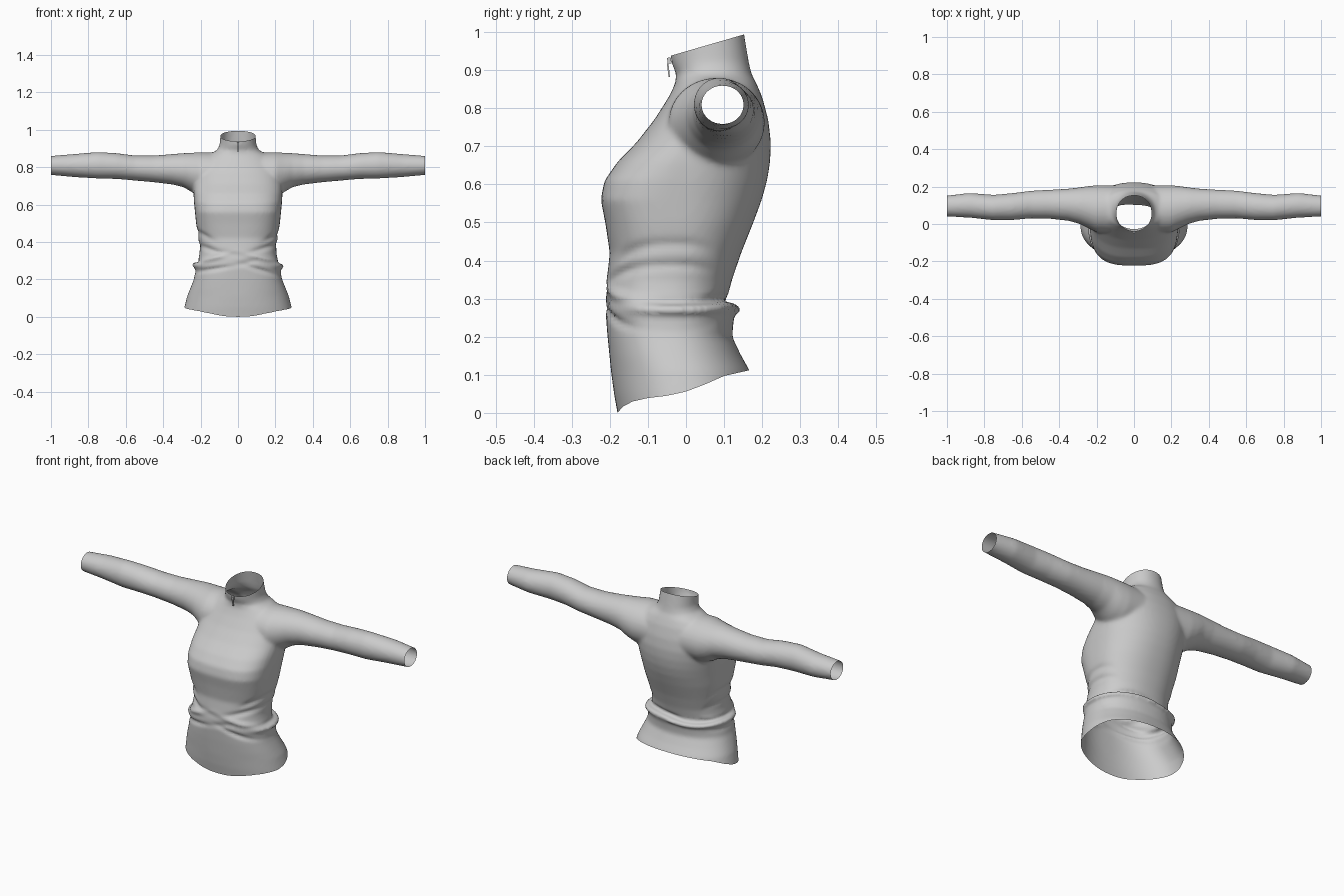
import bpy, bmesh, math
from mathutils import Vector

if "Cube" in bpy.data.objects:
    bpy.data.objects.remove(bpy.data.objects["Cube"])

# torso sections: z, half width, front y, back y, front squareness
TORSO = [
    (-0.06, .305, -.172, .205, 2.2), (0.0, .298, -.180, .195, 2.2),
    (0.05, .287, -.189, .185, 2.2), (0.11, .272, -.197, .168, 2.2),
    (0.15, .256, -.201, .145, 2.3), (0.20, .236, -.206, .121, 2.4),
    (0.25, .228, -.210, .126, 2.4), (0.275, .240, -.212, .138, 2.4),
    (0.293, .214, -.211, .106, 2.4), (0.35, .204, -.208, .121, 2.4),
    (0.42, .212, -.200, .145, 2.5), (0.50, .224, -.212, .177, 2.8),
    (0.56, .230, -.224, .199, 3.0), (0.61, .235, -.214, .213, 2.9),
    (0.66, .238, -.179, .221, 2.7), (0.71, .238, -.130, .223, 2.5),
    (0.77, .232, -.083, .216, 2.3), (0.83, .205, -.045, .200, 2.2),
    (0.865, .165, -.028, .185, 2.1), (0.89, .112, -.026, .172, 2.0),
    (0.92, .098, -.038, .165, 2.0), (1.04, .088, -.055, .145, 2.0)]

# sleeve sections: x, low z, high z, front y, back y
SLEEVE = [
    (.08, .64, .878, -.05, .205), (.20, .645, .880, -.045, .207),
    (.245, .665, .877, -.022, .203), (.29, .692, .875, .000, .196),
    (.35, .707, .870, .017, .189), (.45, .719, .862, .028, .183),
    (.55, .728, .862, .030, .178), (.65, .737, .875, .021, .165),
    (.75, .739, .881, .020, .156), (.88, .747, .870, .034, .166),
    (1.0, .758, .860, .040, .152), (1.06, .762, .855, .043, .147)]

# waist creases: x, z, slope, half length, thickness, depth
CREASES = [
    (-.15, .36, -.35, .07, .014, -.010), (.15, .37, .30, .08, .014, -.010),
    (-.14, .31, .30, .08, .014, .011), (.14, .31, -.25, .08, .014, .011),
    (-.13, .255, .15, .09, .012, -.010), (.12, .25, -.30, .08, .012, -.010),
    (.19, .43, .5, .05, .015, -.007), (-.19, .44, -.5, .05, .015, -.007),
    (.05, .29, .2, .06, .015, -.006), (-.05, .34, -.2, .06, .015, -.005)]

HEM = [(-.3, 0), (-.18, 0), (-.165, .017), (-.14, .03), (-.1, .039), (-.05, .045),
       (0, .056), (.05, .075), (.1, .097), (.175, .114), (.3, .12)]


def hem_height(y):
    for (a, za), (b, zb) in zip(HEM, HEM[1:]):
        if y <= b:
            return za + (zb - za) * max(0, (y - a) / (b - a))
    return HEM[-1][1]


def power(v, n):
    return math.copysign(abs(v) ** (2 / n), v)


def loft(bm, rings):
    loops = [[bm.verts.new(p) for p in ring] for ring in rings]
    n = len(loops[0])
    for a, b in zip(loops, loops[1:]):
        for i in range(n):
            j = (i + 1) % n
            bm.faces.new((a[i], a[j], b[j], b[i]))
    bm.faces.new(loops[0][::-1])
    bm.faces.new(loops[-1])


def torso_ring(z, w, front, back, e, n=72):
    mid, r = (front + back) / 2, (back - front) / 2
    ring = []
    for i in range(n):
        c, s = math.cos(math.tau * i / n), math.sin(math.tau * i / n)
        k = e if s < 0 else 2.2
        ring.append((w * power(c, k), mid + r * power(s, k), z))
    return ring


def sleeve_ring(side, x, lo, hi, front, back, n=40):
    return [(side * x, (front + back) / 2 + (back - front) / 2 * math.cos(math.tau * i / n),
             (lo + hi) / 2 + (hi - lo) / 2 * math.sin(math.tau * i / n)) for i in range(n)]


# closed torso and sleeve volumes, fused into one surface
bm = bmesh.new()
loft(bm, [torso_ring(*row) for row in TORSO])
for side in (-1, 1):
    loft(bm, [sleeve_ring(side, *row) for row in SLEEVE])
    bmesh.ops.recalc_face_normals(bm, faces=bm.faces)
mesh = bpy.data.meshes.new("sweater")
bm.to_mesh(mesh)
bm.free()
sweater = bpy.data.objects.new("sweater", mesh)
bpy.context.collection.objects.link(sweater)
remesh = sweater.modifiers.new("fuse", 'REMESH')
remesh.mode = 'VOXEL'
remesh.voxel_size = 0.009
smooth = sweater.modifiers.new("soften", 'SMOOTH')
smooth.factor = 0.5
smooth.iterations = 7
fused = bpy.data.meshes.new_from_object(
    sweater.evaluated_get(bpy.context.evaluated_depsgraph_get()))
sweater.modifiers.clear()
sweater.data = fused

bm = bmesh.new()
bm.from_mesh(fused)
bm.normal_update()

# gathered cloth at the waist
moves = []
for v in bm.verts:
    x, y, z = v.co
    d = 0
    if .15 < z < .55 and y < .08:
        fade = min(1, (.08 - y) / .08)
        for cx, cz, slope, length, thick, depth in CREASES:
            u = (x - cx) / length
            t = (z - cz - slope * (x - cx)) / thick
            d += depth * fade * math.exp(-u * u - t * t)
    if .2 < z < .34:
        line = .285 + .008 * math.sin(x * 16)
        side_weight = min(1, max(0, (y + .17) / .12))
        d += side_weight * (.007 * math.exp(-((z - line + .012) / .010) ** 2)
                            - .007 * math.exp(-((z - line - .010) / .010) ** 2))
    moves.append((v, v.normal * d))
for v, offset in moves:
    v.co += offset


def trim(co, no):
    bmesh.ops.bisect_plane(bm, geom=bm.verts[:] + bm.edges[:] + bm.faces[:],
                           plane_co=co, plane_no=no, clear_outer=True)


# open cuffs, collar and curved hem
trim((1, 0, 0), (1, 0, 0))
trim((-1, 0, 0), (-1, 0, 0))
trim((0, .05, .964), (0, -.29, 1))
for v in bm.verts:
    v.co.z -= hem_height(v.co.y)
trim((0, 0, 0), (0, 0, -1))
for v in bm.verts:
    v.co.z += hem_height(v.co.y)
bm.to_mesh(fused)
bm.free()
fused.polygons.foreach_set("use_smooth", [True] * len(fused.polygons))


# small neck zip
def block(name, centre, size, tilt=0):
    bpy.ops.mesh.primitive_cube_add(size=1, location=centre, rotation=(tilt, 0, 0))
    ob = bpy.context.object
    ob.name = name
    ob.scale = size
    bevel = ob.modifiers.new("edge", 'BEVEL')
    bevel.width = .001


block("zip_slider", (0, -.044, .925), (.012, .010, .016), .15)
block("zip_pull", (0, -.046, .900), (.008, .004, .036), .12)
